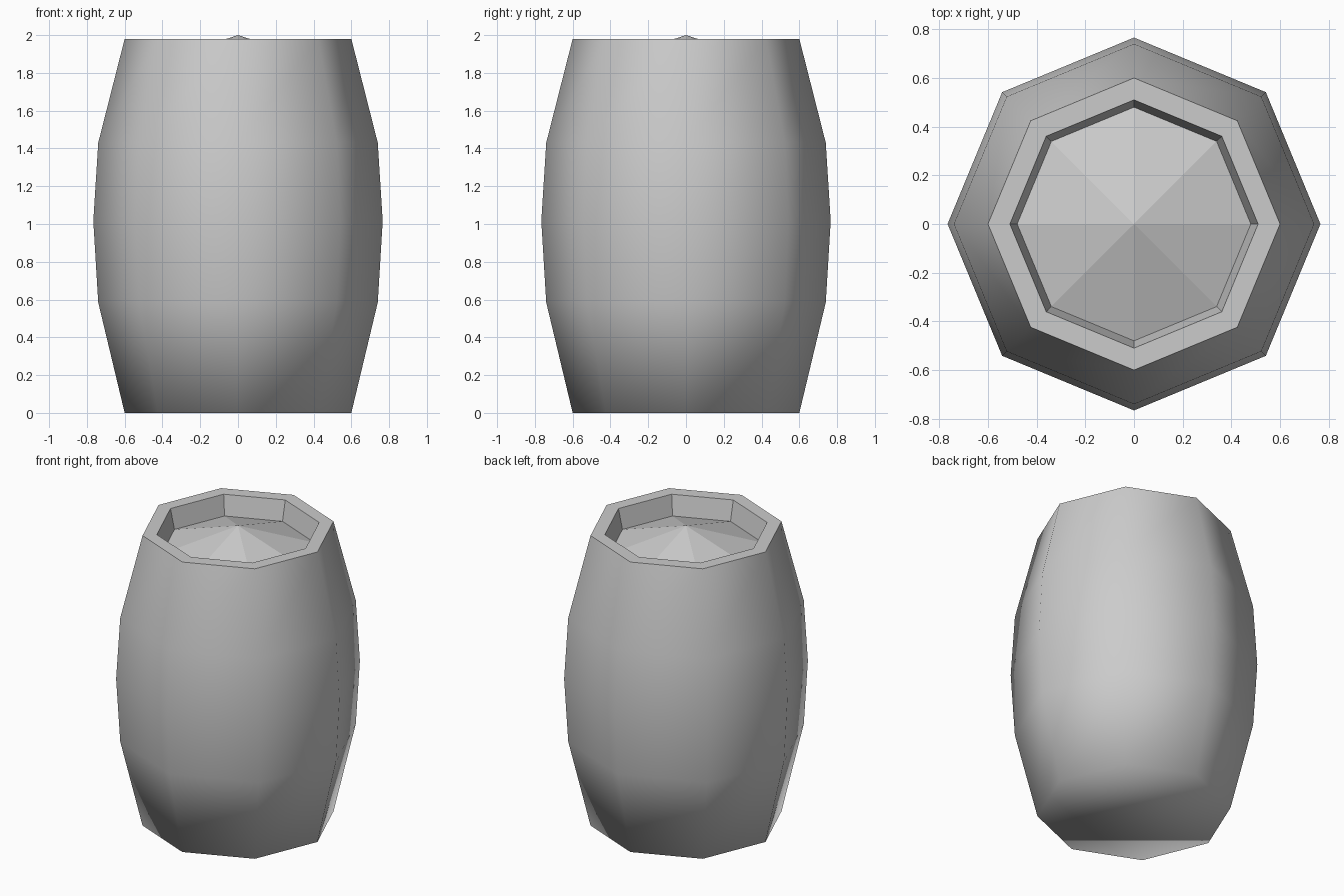
import bpy, bmesh
from math import sin, cos, pi

cube = bpy.data.objects.get("Cube")
if cube:
    bpy.data.objects.remove(cube, do_unlink=True)

grey = bpy.data.materials.new("light grey")
grey.use_nodes = True
colour = (0.6, 0.6, 0.6, 1)
grey.diffuse_color = colour
grey.node_tree.nodes["Principled BSDF"].inputs["Base Color"].default_value = colour

SIDES = 8
# Profile as (radius, height): bulging wall, flat rim, recess wall
PROFILE = [(0.6, 0), (0.74, 0.585), (0.766, 1.015), (0.74, 1.43),
           (0.6, 1.98), (0.51, 1.98), (0.48, 1.845)]
SMOOTH_BANDS = 4

bm = bmesh.new()
rings = [[bm.verts.new((r * cos(2 * pi * i / SIDES), r * sin(2 * pi * i / SIDES), z))
          for i in range(SIDES)] for r, z in PROFILE]

# Bands between rings: soft outer wall, crisp rim and recess
for band, (low, high) in enumerate(zip(rings, rings[1:])):
    for i in range(SIDES):
        j = (i + 1) % SIDES
        face = bm.faces.new((low[i], low[j], high[j], high[i]))
        face.smooth = band < SMOOTH_BANDS

# Base blends softly into the wall
bm.faces.new(rings[0][::-1]).smooth = True

# Shallow pointed lid inside the recess
apex = bm.verts.new((0, 0, 2))
for i in range(SIDES):
    bm.faces.new((rings[-1][i], rings[-1][(i + 1) % SIDES], apex))

mesh = bpy.data.meshes.new("barrel")
bm.to_mesh(mesh)
bm.free()
mesh.materials.append(grey)
barrel = bpy.data.objects.new("barrel", mesh)
bpy.context.collection.objects.link(barrel)
